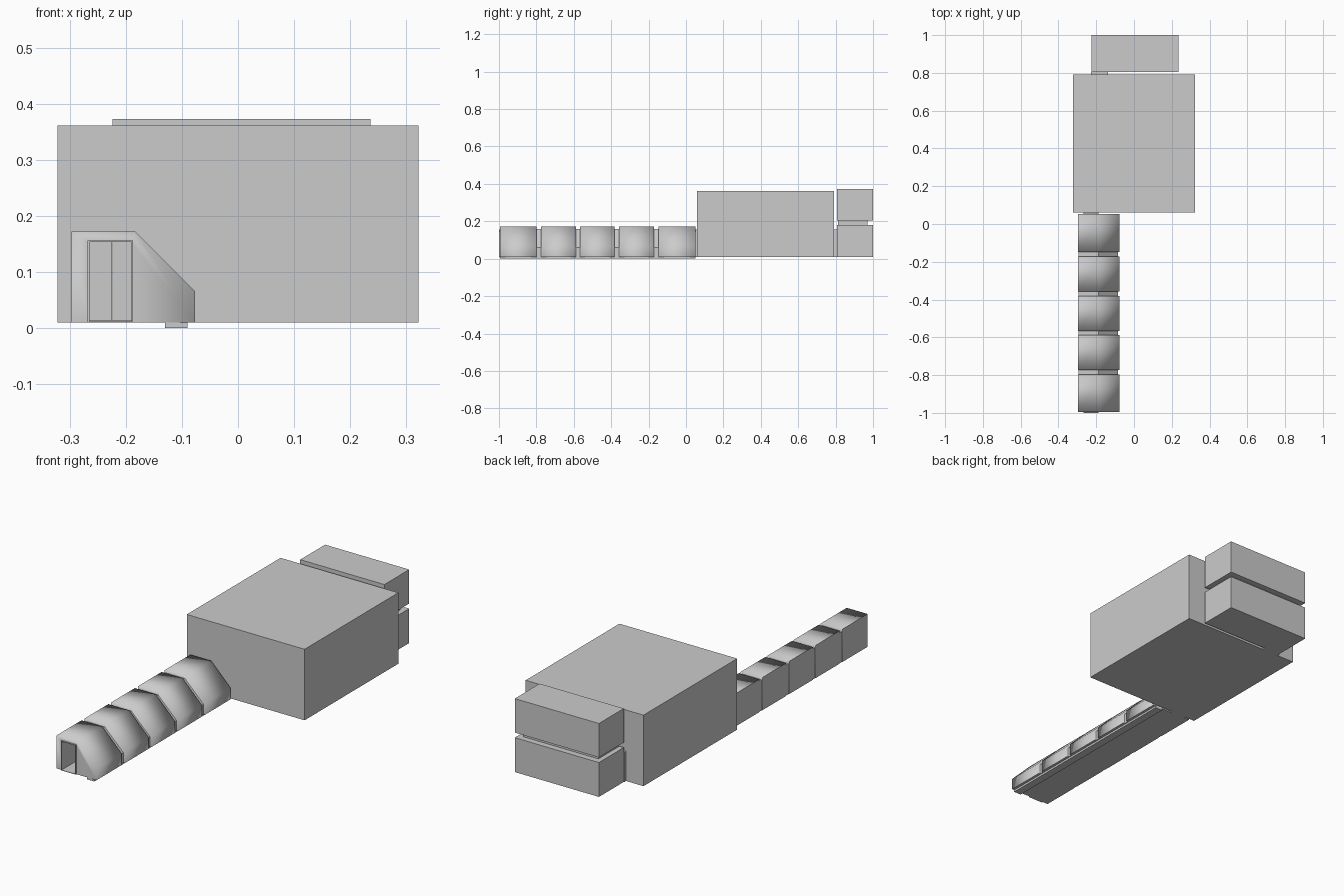
import bpy

if "Cube" in bpy.data.objects:
    bpy.data.objects.remove(bpy.data.objects["Cube"])


def prism(name, profile, y0, y1, smooth=False):
    """Extrude an (x, z) outline along y."""
    n = len(profile)
    verts = [(x, y, z) for y in (y0, y1) for x, z in profile]
    faces = [tuple(range(n)), tuple(range(2 * n - 1, n - 1, -1))]
    faces += [(i, i + n, (i + 1) % n + n, (i + 1) % n) for i in range(n)]
    mesh = bpy.data.meshes.new(name)
    mesh.from_pydata(verts, [], faces)
    # outlines run clockwise seen from the front, so turn the faces outward
    mesh.flip_normals()
    if smooth:
        for i in (0, 1, 3, 4, 5):
            mesh.polygons[i].use_smooth = True
    obj = bpy.data.objects.new(name, mesh)
    bpy.context.collection.objects.link(obj)
    return obj


def box(name, x0, x1, y0, y1, z0, z1):
    return prism(name, [(x0, z0), (x0, z1), (x1, z1), (x1, z0)], y0, y1)


def doorway(x0, x1, top, base=0.01):
    """Inner edge of an outline that leaves a door open at the bottom."""
    return [(x1, base), (x1, top), (x0, top), (x0, base)]


BASE = 0.01
T = 0.004
DOOR = (-0.265, -0.19, 0.153)
REAR_DOOR = (-0.225, -0.14, 0.155)

# Corridor segments with a sloping shoulder on the right
shell = [(-0.297, BASE), (-0.297, 0.172), (-0.183, 0.172), (-0.077, 0.066), (-0.077, BASE)]
spans = [(-0.994, -0.798), (-0.774, -0.588), (-0.567, -0.381), (-0.358, -0.172), (-0.148, 0.052)]
for i, (a, b) in enumerate(spans):
    prism(f"corridor_segment_{i + 1}", shell + doorway(*DOOR), a, b, smooth=True)

# Slightly smaller joints in the gaps
joint = [(-0.295, BASE), (-0.295, 0.16), (-0.187, 0.16), (-0.085, 0.06), (-0.085, BASE)]
for i in range(4):
    prism(f"corridor_joint_{i + 1}", joint + doorway(*DOOR), spans[i][1], spans[i + 1][0])

# Door frames at both corridor ends, floor and underside rail
frame = [(-0.268, BASE), (-0.268, 0.156), (-0.187, 0.156), (-0.187, BASE)]
for name, a, b in (("front_frame", -1.0, -0.994), ("inner_frame", 0.052, 0.062)):
    prism(name, frame + doorway(*DOOR), a, b)
box("corridor_floor", DOOR[0], DOOR[1], -1.0, 0.062, BASE, BASE + 0.002)
box("underside_rail", -0.13, -0.09, -0.994, 0.052, 0, BASE)

# Main hall: hollow, with a doorway at each end
X, Y0, Y1, TOP = 0.322, 0.06, 0.792, 0.361
wall = [(-X, BASE), (-X, TOP), (X, TOP), (X, BASE)]
prism("hall_front_wall", wall + doorway(*DOOR), Y0, Y0 + T)
prism("hall_back_wall", wall + doorway(*REAR_DOOR), Y1 - T, Y1)
for side, a, b in (("left", -X, -X + T), ("right", X - T, X)):
    box(f"hall_{side}_wall", a, b, Y0, Y1, BASE, TOP)
box("hall_roof", -X, X, Y0, Y1, TOP - T, TOP)
box("hall_floor", -X, X, Y0, Y1, BASE, BASE + T)

# Rear passage
x0, x1, top = REAR_DOOR
prism("rear_passage", [(x0 - 0.002, BASE), (x0 - 0.002, top + 0.002), (x1 + 0.002, top + 0.002),
                       (x1 + 0.002, BASE)] + doorway(*REAR_DOOR), Y1, 0.806)
box("rear_passage_floor", x0, x1, Y1, 0.806, BASE, BASE + 0.002)

# Two stacked rear rooms with a recessed link between them
box("lower_rear_room", -0.224, 0.236, 0.806, 1.0, BASE, 0.18)
box("upper_rear_room", -0.224, 0.236, 0.806, 1.0, 0.205, 0.373)
box("rear_room_link", -0.2, 0.21, 0.812, 0.97, 0.18, 0.205)
